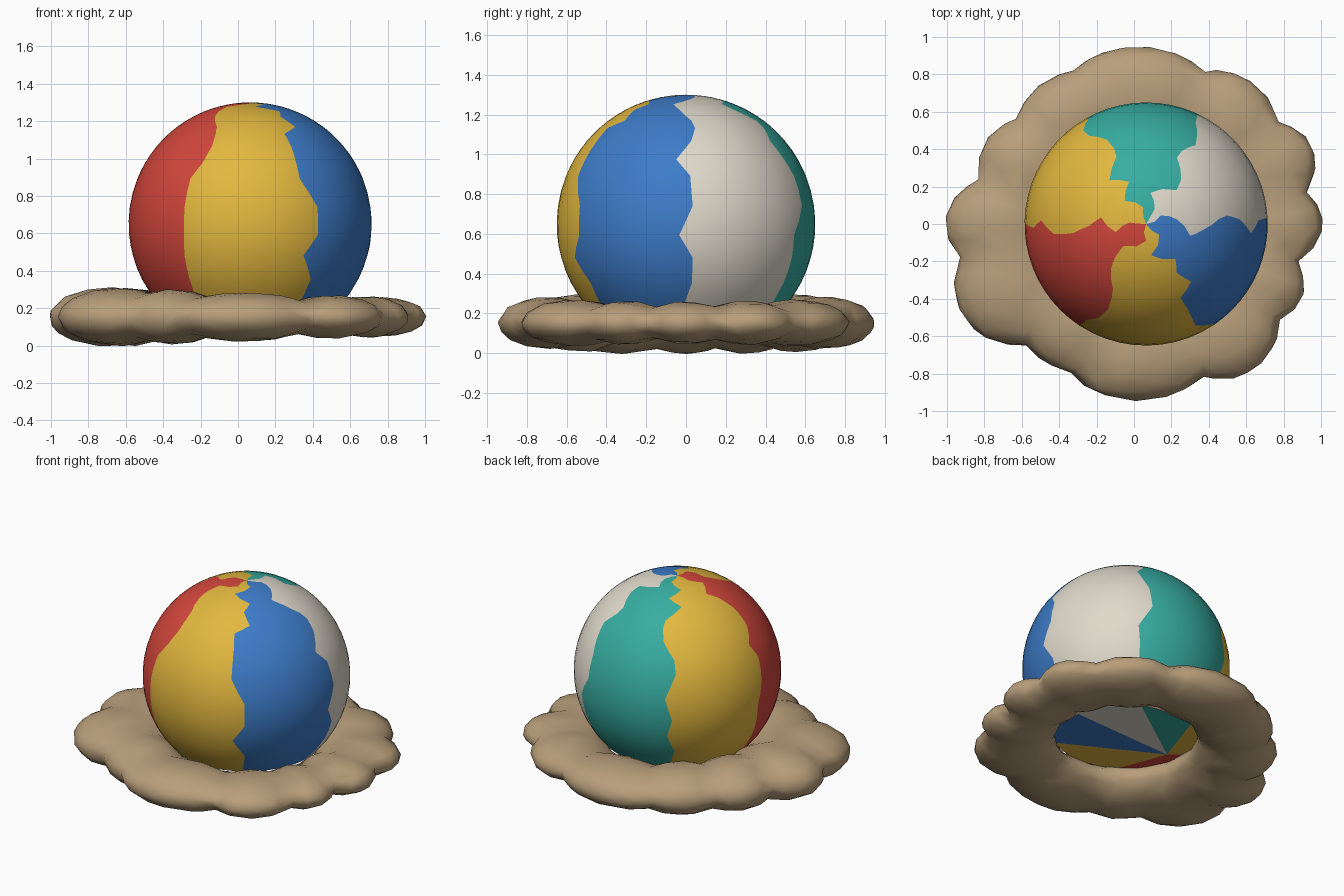
import bpy
import bmesh
from math import sin, cos, pi, radians
from mathutils import Matrix, Vector

if "Cube" in bpy.data.objects:
    bpy.data.objects.remove(bpy.data.objects["Cube"], do_unlink=True)


def make_material(name, rgb):
    mat = bpy.data.materials.new(name)
    mat.use_nodes = True
    mat.diffuse_color = (*rgb, 1)
    shader = mat.node_tree.nodes["Principled BSDF"]
    shader.inputs["Base Color"].default_value = (*rgb, 1)
    shader.inputs["Roughness"].default_value = 0.8
    return mat


def make_object(name, bm, materials):
    mesh = bpy.data.meshes.new(name)
    bm.to_mesh(mesh)
    bm.free()
    for mat in materials:
        mesh.materials.append(mat)
    obj = bpy.data.objects.new(name, mesh)
    bpy.context.collection.objects.link(obj)
    return obj


white = make_material("white", (0.75, 0.70, 0.60))
teal = make_material("teal", (0.038, 0.42, 0.36))
yellow = make_material("yellow", (0.77, 0.48, 0.05))
red = make_material("red", (0.65, 0.062, 0.045))
blue = make_material("blue", (0.046, 0.20, 0.58))
sand = make_material("sand", (0.48, 0.345, 0.198))

# Beach ball: six panels with ragged seams
BALL_CENTRE = Vector((0.065, 0, 0.65))
BALL_RADIUS = 0.65
PANEL_COLUMNS = 10
PANEL_MATERIALS = [0, 1, 2, 3, 2, 4]

# Polar angles of the seam corners, and each seam's sideways drift there
LEVELS = [0, 8, 15, 22, 28, 37, 42, 50, 60, 68, 82, 95, 105, 117, 134]
SEAMS = [
    [0, 30, 8, -15, -6, 4, 6, 3, -5, 2, 3, -3, 3, 3, -3],
    [0, 0, 22, -12, -8, 5, 4, -2, 1, 4, 5, -3, -2, -2, -3],
    [0, -20, 13, -8, 10, -6, -7, -5, 3, 4, -2, 2, -1, 3, -1],
    [0, -5, 15, -8, 2, 7, 7, 6, -2, 2, 0, -4, -3, -2, -1],
    [0, 30, -16, -13, -8, 3, 5, 6, 3, -2, -3, -3, -4, -4, -4],
    [0, 20, -21, 10, 2, 8, -5, -4, -4, -4, 4, 4, -3, 4, 2],
]


def with_midpoints(values):
    out = [values[0]]
    for a, b in zip(values, values[1:]):
        out += [(a + b) / 2, b]
    return out


def on_ball(polar, azimuth):
    p, a = radians(polar), radians(azimuth)
    return BALL_CENTRE + BALL_RADIUS * Vector((sin(p) * cos(a), sin(p) * sin(a), cos(p)))


levels = with_midpoints(LEVELS)
seams = [[60 * i + d for d in with_midpoints(s)] for i, s in enumerate(SEAMS)]
seams.append([a + 360 for a in seams[0]])

bm = bmesh.new()
# The flat underside fans out from one off-centre point
rim_height = on_ball(LEVELS[-1], 0).z
fan_point = Vector((-0.32, -0.06, rim_height))
for panel, slot in enumerate(PANEL_MATERIALS):
    left, right = seams[panel], seams[panel + 1]
    rows = []
    for polar, a, b in zip(levels, left, right):
        rows.append([bm.verts.new(on_ball(polar, a + (b - a) * c / PANEL_COLUMNS))
                     for c in range(PANEL_COLUMNS + 1)])
    for upper, lower in zip(rows, rows[1:]):
        for c in range(PANEL_COLUMNS):
            bm.faces.new((upper[c], lower[c], lower[c + 1], upper[c + 1])).material_index = slot
    tip = bm.verts.new(fan_point)
    for c in range(PANEL_COLUMNS):
        bm.faces.new((rows[-1][c + 1], rows[-1][c], tip)).material_index = slot
bmesh.ops.remove_doubles(bm, verts=bm.verts, dist=0.0005)
bmesh.ops.recalc_face_normals(bm, faces=bm.faces)
ball = make_object("beach_ball", bm, [white, teal, yellow, red, blue])

bpy.ops.object.select_all(action="DESELECT")
ball.select_set(True)
bpy.context.view_layer.objects.active = ball
bpy.ops.object.shade_smooth_by_angle(angle=radians(35))

# Sand mound: a ring of flattened lumps (azimuth, outer reach, half width)
LUMPS = [
    (0, 1.01, 0.22), (23, 1.04, 0.24), (48, 0.99, 0.3), (87, 0.95, 0.4),
    (122, 0.90, 0.3), (152, 0.91, 0.26), (180, 1.01, 0.26), (207, 1.04, 0.33),
    (237, 0.88, 0.3), (273, 0.945, 0.4), (312, 1.01, 0.29), (336, 0.985, 0.21),
]
MOUND_HEIGHT = 0.153


def inner_reach(turn):
    return 0.44 + BALL_CENTRE.x * cos(turn)


bm = bmesh.new()
for azimuth, reach, half_width in LUMPS:
    turn = radians(azimuth)
    depth = (reach - inner_reach(turn)) / 2
    place = (Matrix.Rotation(turn, 4, "Z")
             @ Matrix.Translation((reach - depth, 0, MOUND_HEIGHT))
             @ Matrix.Diagonal((depth, half_width, 0.132 - 0.025 * cos(turn), 1)))
    bmesh.ops.create_icosphere(bm, subdivisions=4, radius=1, matrix=place)

# A flattened core ring fills the grooves, thinner on the right
RING_STEPS, SECTION_STEPS = 64, 20
core = []
for i in range(RING_STEPS):
    turn = 2 * pi * i / RING_STEPS
    depth = (0.84 - inner_reach(turn)) / 2
    section = []
    for j in range(SECTION_STEPS):
        lean = 2 * pi * j / SECTION_STEPS
        r = 0.84 - depth + depth * cos(lean)
        rise = (0.09 - 0.025 * cos(turn)) * sin(lean)
        section.append(bm.verts.new((r * cos(turn), r * sin(turn), MOUND_HEIGHT + rise)))
    core.append(section)
for i in range(RING_STEPS):
    here, following = core[i], core[(i + 1) % RING_STEPS]
    for j in range(SECTION_STEPS):
        k = (j + 1) % SECTION_STEPS
        bm.faces.new((here[j], following[j], following[k], here[k]))
mound = make_object("sand_mound", bm, [sand])

# Blend the lumps into one soft surface with coarse facets
blend = mound.modifiers.new("blend", "REMESH")
blend.mode = "VOXEL"
blend.voxel_size = 0.02
blend.use_smooth_shade = True
soften = mound.modifiers.new("soften", "SMOOTH")
soften.factor = 0.5
soften.iterations = 5
coarsen = mound.modifiers.new("coarsen", "DECIMATE")
coarsen.ratio = 0.03
